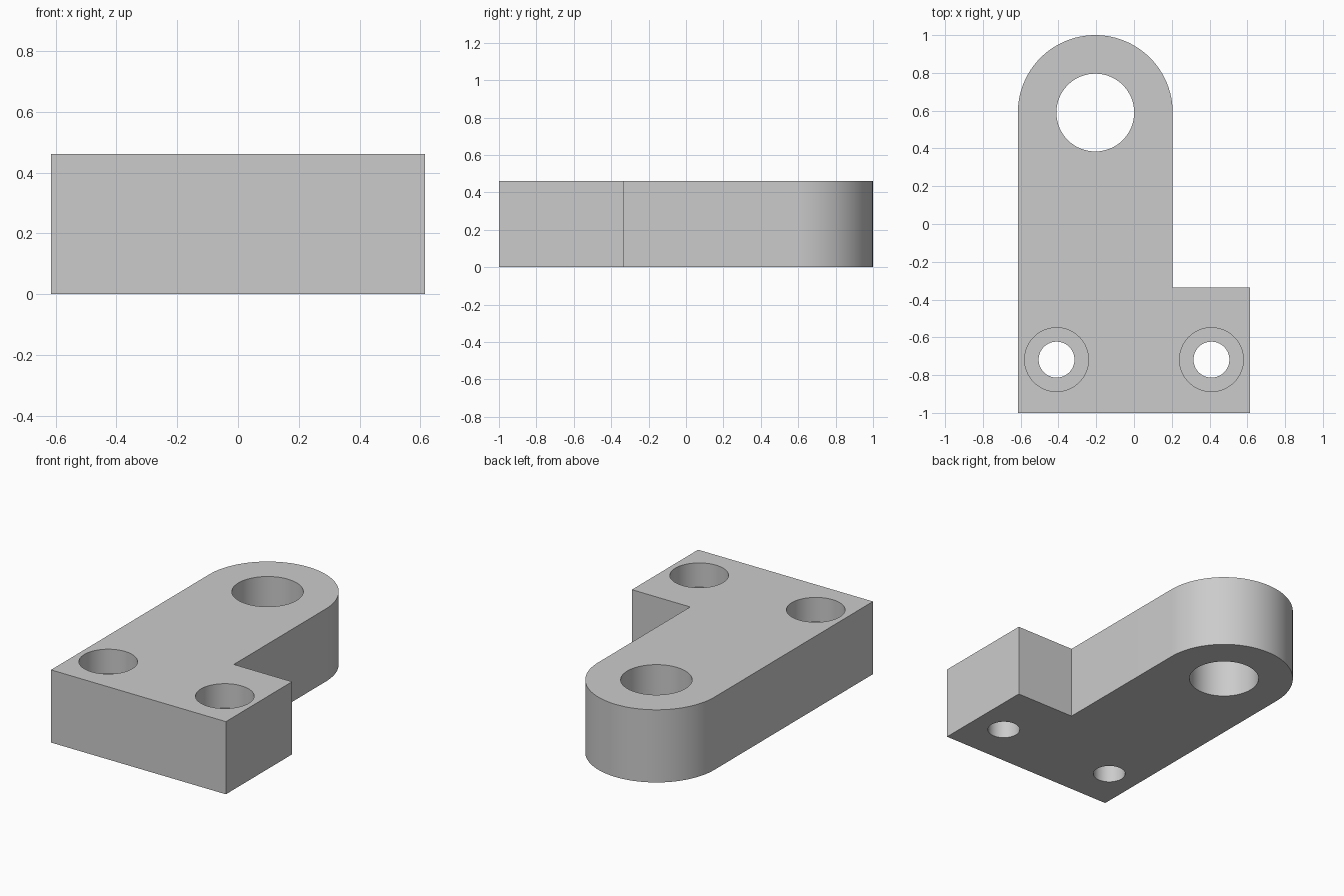
import bpy, bmesh, math

cube = bpy.data.objects.get("Cube")
if cube:
    bpy.data.objects.remove(cube, do_unlink=True)

HEIGHT = 0.462
HALF_W = 0.615
ARM_R = 0.41                      # half width of the arm and its round end
ARM_X, ARM_Y = ARM_R - HALF_W, 1 - ARM_R
FOOT_BACK = -0.335
SCREW_Y = -0.718
BORE_DEPTH = 0.154

grey = bpy.data.materials.new("plain_grey")
grey.use_nodes = True
colour = (0.6, 0.6, 0.6, 1)
grey.diffuse_color = colour
grey.node_tree.nodes["Principled BSDF"].inputs["Base Color"].default_value = colour


def prism(name, outline, bottom, top):
    """Extrude a flat outline upwards into a closed solid."""
    bm = bmesh.new()
    face = bm.faces.new([bm.verts.new((x, y, bottom)) for x, y in outline])
    out = bmesh.ops.extrude_face_region(bm, geom=[face])
    moved = [v for v in out["geom"] if isinstance(v, bmesh.types.BMVert)]
    bmesh.ops.translate(bm, verts=moved, vec=(0, 0, top - bottom))
    bmesh.ops.recalc_face_normals(bm, faces=bm.faces)
    mesh = bpy.data.meshes.new(name)
    bm.to_mesh(mesh)
    bm.free()
    mesh.materials.append(grey)
    obj = bpy.data.objects.new(name, mesh)
    bpy.context.collection.objects.link(obj)
    return obj


def arc(x, y, radius, sweep, steps):
    return [(x + radius * math.cos(sweep * i / steps),
             y + radius * math.sin(sweep * i / steps)) for i in range(steps + 1)]


def drill(body, x, y, radius, bottom, top):
    """Cut a round hole through the body between two heights."""
    cutter = prism("hole_cutter", arc(x, y, radius, math.tau, 64)[:-1], bottom, top)
    cutter.hide_render = True
    mod = body.modifiers.new("hole", 'BOOLEAN')
    mod.operation = 'DIFFERENCE'
    mod.solver = 'EXACT'
    mod.object = cutter
    bpy.context.view_layer.objects.active = body
    bpy.ops.object.modifier_apply(modifier=mod.name)
    bpy.data.objects.remove(cutter, do_unlink=True)


# L-shaped plate with a rounded arm end
outline = [(-HALF_W, -1), (HALF_W, -1), (HALF_W, FOOT_BACK), (ARM_X + ARM_R, FOOT_BACK)]
outline += arc(ARM_X, ARM_Y, ARM_R, math.pi, 48)
bracket = prism("bracket_plate", outline, 0, HEIGHT)

# Large pivot hole in the arm
drill(bracket, ARM_X, ARM_Y, 0.206, -0.1, HEIGHT + 0.1)

# Counterbored screw holes in the foot
for side in (-1, 1):
    drill(bracket, side * 0.41, SCREW_Y, 0.169, HEIGHT - BORE_DEPTH, HEIGHT + 0.1)
    drill(bracket, side * 0.41, SCREW_Y, 0.095, -0.1, HEIGHT + 0.1)

# Smooth round walls, sharp rims
bpy.ops.object.select_all(action='DESELECT')
bracket.select_set(True)
bpy.context.view_layer.objects.active = bracket
bpy.ops.object.shade_smooth_by_angle(angle=math.radians(30))
